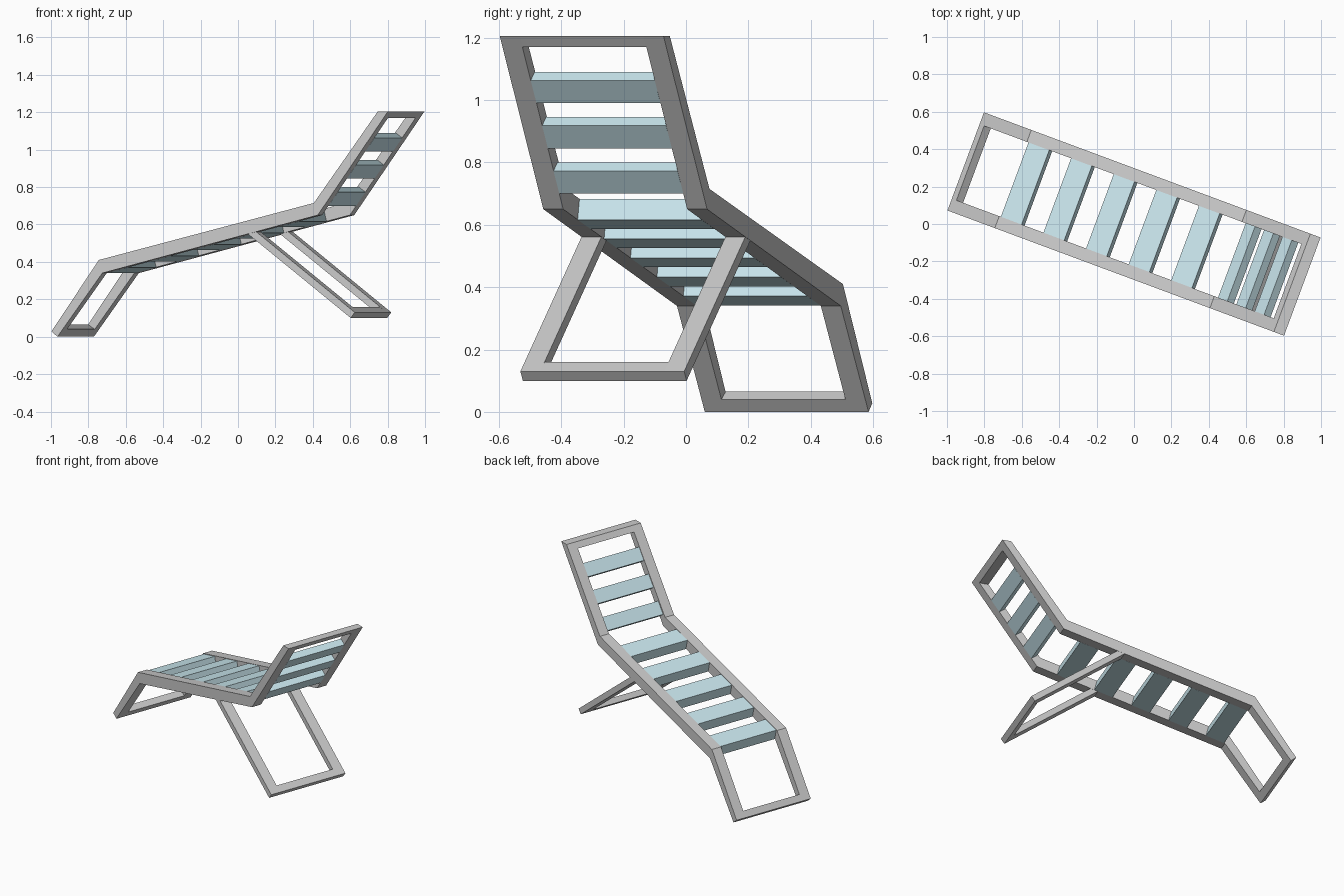
import bpy, bmesh, math
from mathutils import Vector

if "Cube" in bpy.data.objects:
    bpy.data.objects.remove(bpy.data.objects["Cube"])

TURN = math.radians(-20.4)   # the lounger lies diagonally on the grid
OUT, INN = 0.28, 0.212       # outer and inner half widths of the frame

slat_mat = bpy.data.materials.new("slat_blue")
slat_mat.diffuse_color = (0.6, 0.81, 0.87, 1)
slat_mat.use_nodes = True
slat_mat.node_tree.nodes["Principled BSDF"].inputs["Base Color"].default_value = slat_mat.diffuse_color


def prism(bm, pts, y0, y1):
    """Extrude a side profile (length, height) across the width."""
    a = [bm.verts.new((u, y0, z)) for u, z in pts]
    b = [bm.verts.new((u, y1, z)) for u, z in pts]
    n = len(pts)
    bm.faces.new(a)
    bm.faces.new(b[::-1])
    for i in range(n):
        j = (i + 1) % n
        bm.faces.new((a[j], a[i], b[i], b[j]))


def build(name, parts, mat=None):
    bm = bmesh.new()
    for pts, y0, y1 in parts:
        prism(bm, pts, y0, y1)
    bmesh.ops.recalc_face_normals(bm, faces=bm.faces)
    me = bpy.data.meshes.new(name)
    bm.to_mesh(me)
    bm.free()
    ob = bpy.data.objects.new(name, me)
    bpy.context.collection.objects.link(ob)
    ob.rotation_euler.z = TURN
    if mat:
        me.materials.append(mat)
    return ob


def both_sides(pts):
    return [(pts, -OUT, -INN), (pts, INN, OUT)]


def slat(name, u, z, slope, width, thick):
    """Plank whose lower edge starts at (u, z) and runs up the slope."""
    d = Vector((1, slope)).normalized()
    n = Vector((-d.y, d.x))
    p = Vector((u, z))
    pts = [p, p + d * width, p + d * width + n * thick, p + n * thick]
    build(name, [([tuple(q) for q in pts], -INN, INN)], slat_mat)


# Bent side rails: foot, seat and backrest in one profile
rail = [(-0.96, 0.028), (-0.69, 0.41), (0.537, 0.715), (0.902, 1.205),
        (0.96, 1.205), (0.559, 0.65), (-0.67, 0.34), (-0.926, 0.0)]
build("side_rails", both_sides(rail))

# Crossbars at the foot and at the head
build("foot_bar", [([(-0.96, 0.028), (-0.934, 0.065), (-0.896, 0.04), (-0.926, 0.0)], -INN, INN)])
build("head_bar", [([(0.876, 1.17), (0.902, 1.205), (0.96, 1.205), (0.935, 1.17)], -INN, INN)])

# Rear support legs with their crossbar
leg = [(0.161, 0.549), (0.208, 0.561), (0.77, 0.13), (0.747, 0.10)]
bar = [(0.707, 0.13), (0.73, 0.16), (0.77, 0.13), (0.747, 0.10)]
build("support_leg", both_sides(leg) + [(bar, -INN, INN)])

# Seat slats
for i in range(5):
    u = -0.664 + 0.243 * i
    slat(f"seat_slat_{i + 1}", u, 0.34 + 0.252 * (u + 0.67), 0.25, 0.122, 0.069)

# Backrest slats
for i in range(3):
    z = 0.70 + 0.145 * i
    slat(f"back_slat_{i + 1}", 0.559 + (z - 0.65) / 1.384, z, 1.36, 0.09, 0.046)
